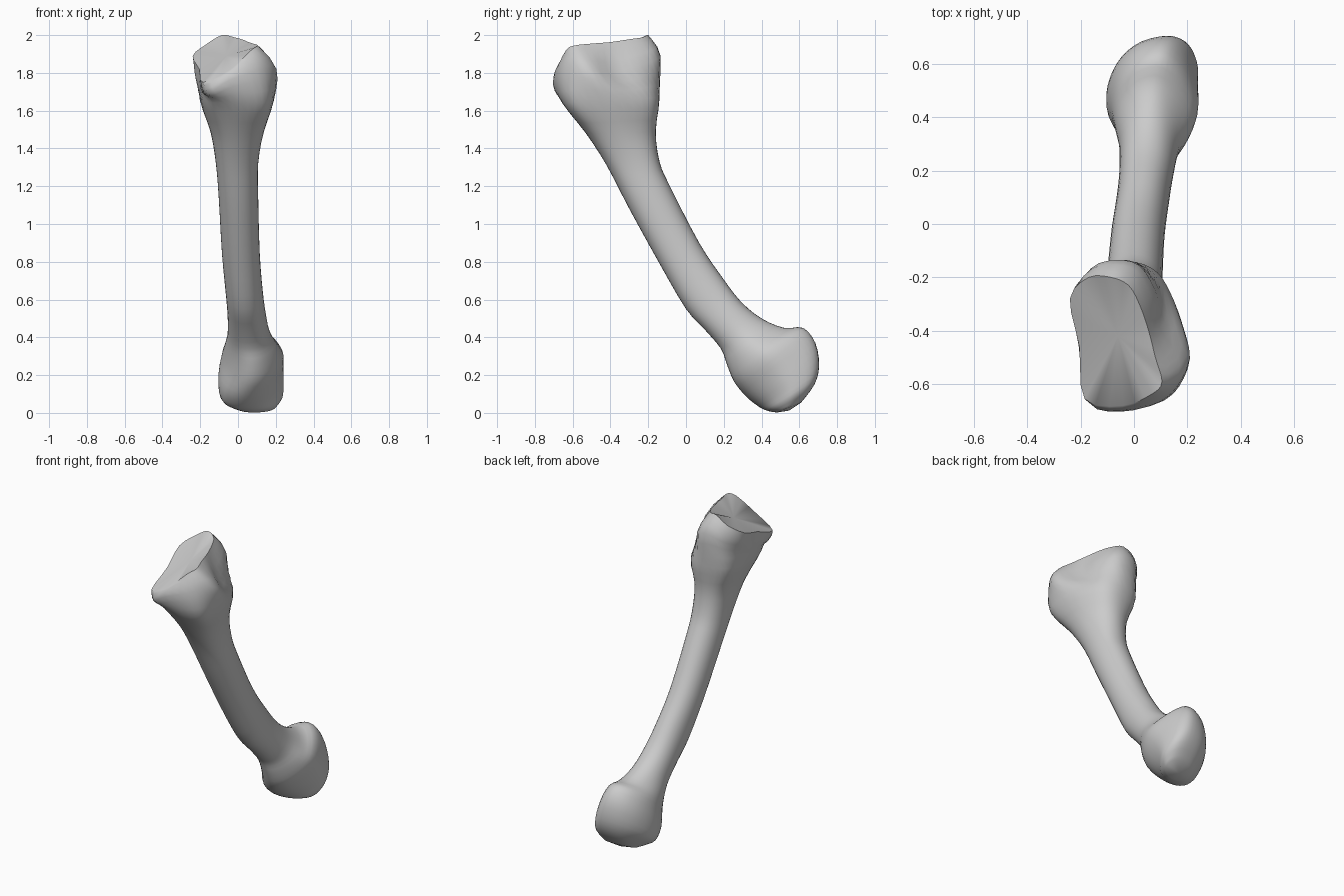
import bpy, bmesh, math
from mathutils import Vector

if "Cube" in bpy.data.objects:
    bpy.data.objects.remove(bpy.data.objects["Cube"])

N = 12            # control points per ring: front, right, back, left
SUB = 3           # smooth samples per control span

# upper joint: plateau rim and the swelling beneath it
rim = [(-.04, -.68, 1.82), (.07, -.635, 1.92), (.105, -.59, 1.945), (.08, -.5, 1.955),
       (.055, -.40, 1.963), (.02, -.30, 1.978), (-.02, -.23, 1.988), (-.085, -.20, 2.0),
       (-.17, -.20, 1.95), (-.24, -.28, 1.89), (-.205, -.46, 1.82), (-.185, -.655, 1.75)]
swell = [(-.05, -.703, 1.76), (.10, -.665, 1.81), (.18, -.58, 1.84), (.2, -.49, 1.81),
         (.115, -.37, 1.80), (.08, -.25, 1.84), (.02, -.155, 1.87), (-.07, -.135, 1.89),
         (-.16, -.165, 1.85), (-.225, -.28, 1.80), (-.205, -.46, 1.73), (-.16, -.668, 1.69)]

# shaft and lower joint: front y, z, back y, z, left x, right x,
# skew, roundness, taper of the back right corner
sections = [
    (-.655, 1.64, -.14, 1.67, -.2, .185, -.02, .7, .25),
    (-.53, 1.48, -.16, 1.49, -.145, .135, -.01, .85, .15),
    (-.42, 1.31, -.14, 1.33, -.117, .107, 0, .9, 0),
    (-.30, 1.08, -.085, 1.20, -.102, .107, 0, .95, 0),
    (-.14, .79, .07, .90, -.085, .115, 0, .95, 0),
    (.00, .55, .19, .72, -.065, .132, 0, .95, 0),
    (.10, .44, .29, .59, -.055, .148, 0, .95, 0),
    (.185, .34, .40, .50, -.055, .17, 0, 1, .1),
    (.215, .26, .52, .45, -.07, .212, 0, 1.1, .2),
    (.255, .165, .62, .45, -.085, .24, .01, 1.05, .25),
    (.32, .085, .685, .37, -.10, .24, .035, .95, .3),
    (.39, .03, .705, .25, -.085, .24, .05, .9, .3),
    (.435, .01, .68, .15, -.035, .235, .04, .85, .25),
    (.48, .002, .61, .055, .01, .20, .02, .9, .1),
]


def section(fy, fz, by, bz, xl, xr, skew, e, taper):
    ring = []
    for i in range(N):
        t = math.tau * i / N
        u, v = -math.cos(t), math.sin(t)
        u = math.copysign(abs(u) ** e, u)
        v = math.copysign(abs(v) ** e, v)
        if v > 0 and u > 0:
            v *= 1 - taper * u
        ring.append(Vector(((xl + xr) / 2 + v * (xr - xl) / 2 + skew * u,
                            (fy + by) / 2 + u * (by - fy) / 2,
                            (fz + bz) / 2 + u * (bz - fz) / 2)))
    return ring


def spline(a, b, c, d, t):
    return 0.5 * (2 * b + (c - a) * t + (2 * a - 5 * b + 4 * c - d) * t * t
                  + (3 * b - a - 3 * c + d) * t ** 3)


def refine(pts, closed):
    n, out = len(pts), []
    get = (lambda i: pts[i % n]) if closed else (lambda i: pts[min(max(i, 0), n - 1)])
    for i in range(n if closed else n - 1):
        for k in range(SUB):
            out.append(spline(get(i - 1), get(i), get(i + 1), get(i + 2), k / SUB))
    return out if closed else out + [pts[-1]]


# refine around each ring, then along the bone
rings = [[Vector(p) for p in rim], [Vector(p) for p in swell]]
rings += [section(*s) for s in sections]
rings = [refine(r, True) for r in rings]
columns = [refine([r[i] for r in rings], False) for i in range(N * SUB)]
rows = list(zip(*columns))

# skin
bm = bmesh.new()
grid = [[bm.verts.new(p) for p in row] for row in rows]
M = N * SUB
for a, b in zip(grid, grid[1:]):
    for i in range(M):
        j = (i + 1) % M
        bm.faces.new((a[i], b[i], b[j], a[j]))

# sloping plateau on top, rounded cap below
for ring, tip in ((grid[0], (-.06, -.42, 1.89)), (grid[-1], (.105, .545, .012))):
    c = bm.verts.new(tip)
    for i in range(M):
        bm.faces.new((ring[i], ring[(i + 1) % M], c))
bmesh.ops.recalc_face_normals(bm, faces=bm.faces)

mesh = bpy.data.meshes.new("long_bone")
bm.to_mesh(mesh)
bm.free()
bone = bpy.data.objects.new("long_bone", mesh)
bpy.context.collection.objects.link(bone)
bpy.context.view_layer.objects.active = bone
bone.select_set(True)
bpy.ops.object.shade_smooth_by_angle(angle=math.radians(45))
